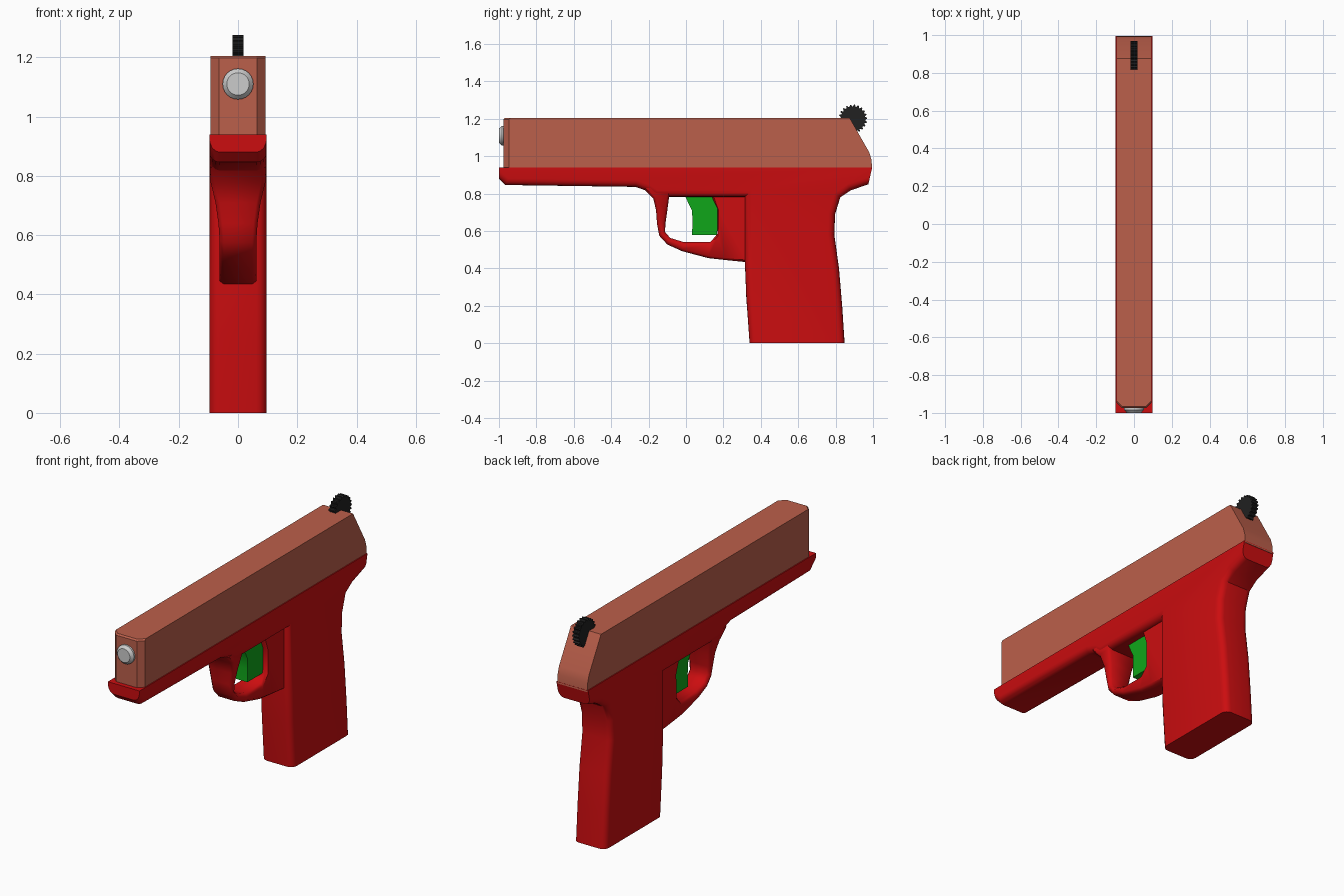
import bpy, bmesh, math
from mathutils import Vector

if "Cube" in bpy.data.objects:
    bpy.data.objects.remove(bpy.data.objects["Cube"])


def finish(name, bm, color=None, angle=35):
    bmesh.ops.recalc_face_normals(bm, faces=bm.faces)
    me = bpy.data.meshes.new(name)
    bm.to_mesh(me)
    bm.free()
    ob = bpy.data.objects.new(name, me)
    bpy.context.collection.objects.link(ob)
    if color:
        mat = bpy.data.materials.new(name + "_colour")
        mat.diffuse_color = (*color, 1)
        mat.use_nodes = True
        mat.node_tree.nodes["Principled BSDF"].inputs["Base Color"].default_value = mat.diffuse_color
        me.materials.append(mat)
    bpy.ops.object.select_all(action='DESELECT')
    ob.select_set(True)
    bpy.context.view_layer.objects.active = ob
    bpy.ops.object.shade_smooth_by_angle(angle=math.radians(angle))
    return ob


def extrude_profile(points, half):
    """Side profile in (y, z), extruded evenly about x = 0."""
    bm = bmesh.new()
    face = bm.faces.new([bm.verts.new((-half, y, z)) for y, z in points])
    ext = bmesh.ops.extrude_face_region(bm, geom=[face], use_keep_orig=True)
    moved = [v for v in ext['geom'] if isinstance(v, bmesh.types.BMVert)]
    bmesh.ops.translate(bm, verts=moved, vec=(2 * half, 0, 0))
    bmesh.ops.recalc_face_normals(bm, faces=bm.faces)
    return bm


def bevel(bm, test, offset, segments):
    edges = [e for e in bm.edges if test(e.verts[0].co, e.verts[1].co)]
    bmesh.ops.bevel(bm, geom=edges, offset=offset, segments=segments,
                    profile=0.5, affect='EDGES', clamp_overlap=False)


RED = (0.6, 0.004, 0.005)

# Frame rail and grip in one profile, long side edges rounded
frame = extrude_profile([
    (-1.0, 0.94), (-1.0, 0.88), (-0.965, 0.846), (-0.27, 0.836), (-0.21, 0.815),
    (-0.165, 0.783), (0.315, 0.783), (0.315, 0.43), (0.322, 0.25), (0.34, 0.0),
    (0.848, 0.0), (0.835, 0.2), (0.818, 0.4), (0.793, 0.58), (0.797, 0.69),
    (0.825, 0.78), (0.88, 0.817), (0.975, 0.85), (0.995, 0.94)], 0.097)


def frame_side(a, b):
    mid = (a + b) / 2
    return (abs(a.x - b.x) < 1e-4 and 0.001 < mid.z < 0.88
            and not (mid.y < -0.99))


bevel(frame, frame_side, 0.035, 4)
finish("frame_and_grip", frame, RED)

# Trigger guard: stations of outer point, inner point and half width
stations = [
    ((-0.23, 0.83), (-0.07, 0.83), 0.095), ((-0.175, 0.775), (-0.09, 0.785), 0.092),
    ((-0.16, 0.71), (-0.1, 0.71), 0.076), ((-0.155, 0.64), (-0.11, 0.64), 0.066),
    ((-0.143, 0.575), (-0.112, 0.595), 0.062), ((-0.1, 0.528), (-0.085, 0.563), 0.062),
    ((-0.02, 0.492), (-0.01, 0.54), 0.062), ((0.12, 0.455), (0.13, 0.54), 0.062),
    ((0.21, 0.445), (0.168, 0.585), 0.062), ((0.33, 0.433), (0.168, 0.72), 0.062),
    ((0.33, 0.8), (0.13, 0.8), 0.062)]
bm = bmesh.new()
rings = []
for outer, inner, w in stations:
    o, i = Vector((0, *outer)), Vector((0, *inner))
    step = (i - o).normalized() * 0.013
    ring = []
    for base, sx in ((o, w - 0.014), (o + step, w), (i - step, w), (i, w - 0.014),
                     (i, 0.014 - w), (i - step, -w), (o + step, -w), (o, 0.014 - w)):
        ring.append(bm.verts.new((sx, base.y, base.z)))
    rings.append(ring)
for r, s in zip(rings, rings[1:]):
    for k in range(8):
        bm.faces.new((r[k], r[(k + 1) % 8], s[(k + 1) % 8], s[k]))
bm.faces.new(rings[0])
bm.faces.new(rings[-1])
finish("trigger_guard", bm, RED, 50)

# Trigger with a curved front edge
trigger = extrude_profile([
    (-0.01, 0.8), (0.01, 0.755), (0.032, 0.71), (0.035, 0.65), (0.032, 0.578),
    (0.165, 0.578), (0.172, 0.65), (0.17, 0.72), (0.135, 0.8)], 0.035)
finish("trigger", trigger, (0.005, 0.38, 0.01))

# Slide with sloping rear and chamfered front
slide = extrude_profile([
    (-0.975, 0.93), (-0.975, 1.205), (0.875, 1.205), (0.98, 1.02),
    (0.992, 0.98), (0.995, 0.93)], 0.092)
bevel(slide, lambda a, b: a.y < -0.97 and b.y < -0.97 and abs(a.z - b.z) > 0.1,
      0.028, 1)
bevel(slide, lambda a, b: a.y < -0.94 and b.y < -0.94 and min(a.z, b.z) > 1.2
      and abs(a.z - b.z) < 1e-4, 0.008, 1)
finish("slide", slide, (0.5, 0.115, 0.07), 15)

# Muzzle: short barrel end with a chamfered rim
bm = bmesh.new()
rings = []
for y, r in ((-0.93, 0.052), (-0.985, 0.052), (-1.0, 0.038)):
    rings.append([bm.verts.new((r * math.cos(k * math.tau / 24), y,
                                1.11 + r * math.sin(k * math.tau / 24)))
                  for k in range(24)])
for r, s in zip(rings, rings[1:]):
    for k in range(24):
        bm.faces.new((r[k], r[(k + 1) % 24], s[(k + 1) % 24], s[k]))
bm.faces.new(rings[0])
bm.faces.new(rings[-1])
finish("muzzle", bm)

# Toothed hammer wheel
teeth = 22
wheel = []
for k in range(teeth * 4):
    radius = 0.076 if k % 4 < 2 else 0.066
    a = k * math.tau / (teeth * 4)
    wheel.append((0.893 + radius * math.cos(a), 1.2 + radius * math.sin(a)))
finish("hammer_wheel", extrude_profile(wheel, 0.019), (0.015, 0.015, 0.015), 15)
